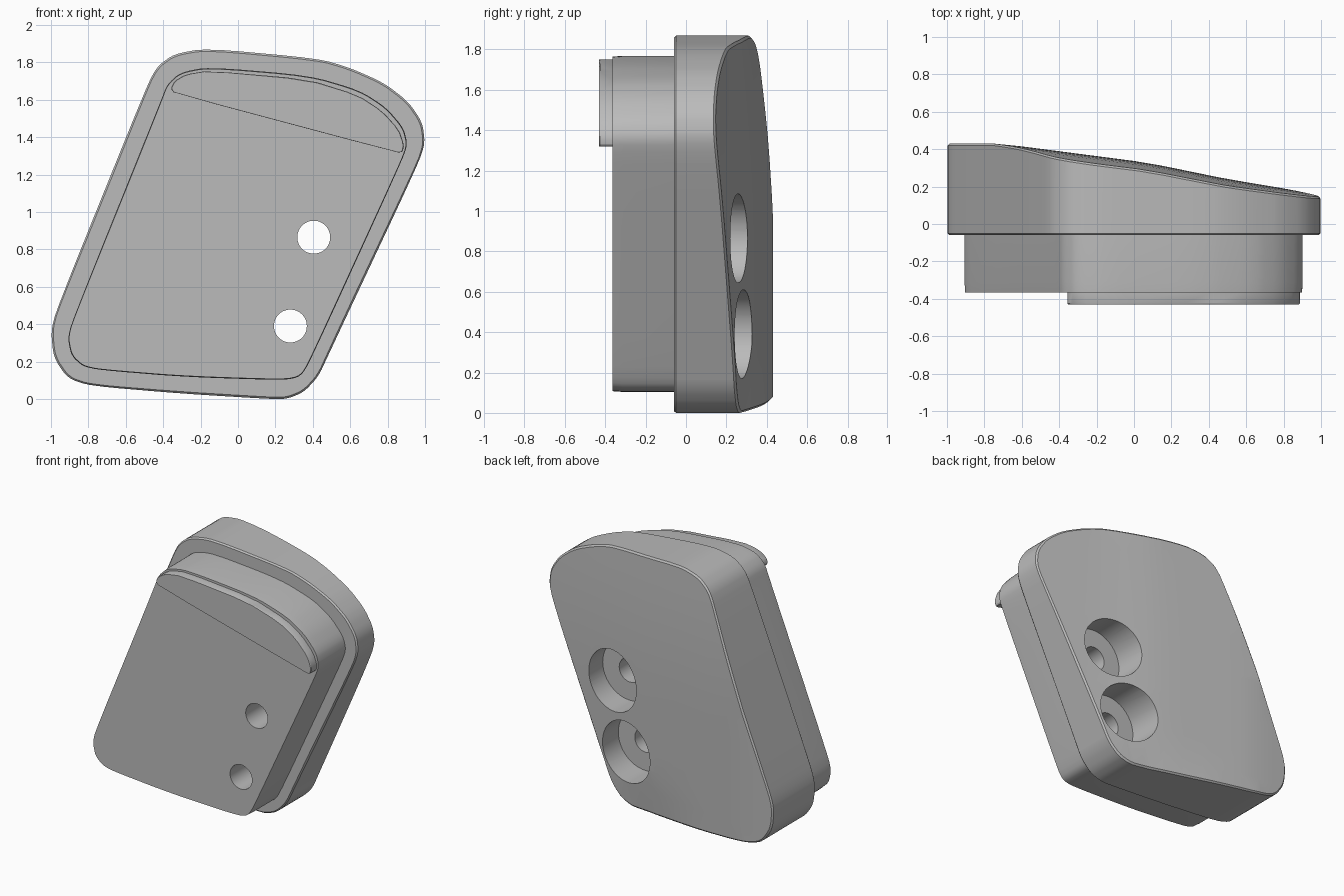
import bpy, bmesh, math
from mathutils import Vector

if "Cube" in bpy.data.objects:
    bpy.data.objects.remove(bpy.data.objects["Cube"], do_unlink=True)

grey = bpy.data.materials.new("plain grey")
grey.use_nodes = True
grey.diffuse_color = (0.5, 0.5, 0.5, 1)
grey.node_tree.nodes["Principled BSDF"].inputs["Base Color"].default_value = (0.5, 0.5, 0.5, 1)

# Profiles in x, z
OUTER = [(-1, .36), (-.985, .22), (-.91, .11), (-.79, .07), (-.29, .028), (.17, 0), (.26, 0),
         (.35, .035), (.43, .12), (.49, .25), (.965, 1.26), (1.0, 1.37), (.985, 1.48),
         (.91, 1.59), (.78, 1.69), (.6, 1.77), (.43, 1.82), (-.17, 1.875), (-.34, 1.845),
         (-.43, 1.78), (-.485, 1.68), (-.97, .48)]
INNER = [(-.91, .32), (-.89, .23), (-.83, .175), (-.74, .155), (-.29, .118), (.25, .1),
         (.335, .12), (.385, .2), (.87, 1.26), (.907, 1.36), (.885, 1.45), (.79, 1.56),
         (.65, 1.65), (.38, 1.73), (-.16, 1.775), (-.31, 1.745), (-.38, 1.68), (-.41, 1.6),
         (-.89, .41)]
LIP = [(-.36, 1.66), (-.34, 1.7), (-.28, 1.735), (-.16, 1.755), (.37, 1.71), (.64, 1.625),
       (.77, 1.54), (.86, 1.44), (.888, 1.36), (.88, 1.32), (.85, 1.318), (-.34, 1.635)]
HOLES = [(.405, .865), (.28, .39)]


def rounded(points, passes=2):
    """Soften a closed profile by corner cutting."""
    pts = [Vector(p) for p in points]
    for _ in range(passes):
        nxt = []
        for a, b in zip(pts, pts[1:] + pts[:1]):
            nxt += [a.lerp(b, .2), a.lerp(b, .8)]
        pts = nxt
    return pts


def loft(profile, rings):
    """Stack copies of a profile along y; each ring is (y, inward offset)."""
    centre = sum(profile, Vector((0, 0))) / len(profile)
    bm = bmesh.new()
    loops = []
    for y, inset in rings:
        loop = []
        for p in profile:
            q = p + (centre - p).normalized() * inset
            loop.append(bm.verts.new((q.x, y, q.y)))
        loops.append(loop)
    n = len(profile)
    for lo, hi in zip(loops, loops[1:]):
        for i in range(n):
            j = (i + 1) % n
            bm.faces.new((lo[i], lo[j], hi[j], hi[i]))
    bm.faces.new(loops[0])
    bm.faces.new(loops[-1])
    bmesh.ops.recalc_face_normals(bm, faces=bm.faces)
    return bm


def make(name, bm):
    mesh = bpy.data.meshes.new(name)
    bm.to_mesh(mesh)
    bm.free()
    obj = bpy.data.objects.new(name, mesh)
    bpy.context.collection.objects.link(obj)
    mesh.materials.append(grey)
    return obj


def back_height(x, z):
    """Sloping, gently bulged back surface."""
    table = [(-1.1, .43), (-.75, .43), (-.6, .415), (.07, .328), (.5, .24), (1.1, .14)]
    y = table[-1][1]
    for (x0, y0), (x1, y1) in zip(table, table[1:]):
        if x0 <= x <= x1:
            y = y0 + (y1 - y0) * (x - x0) / (x1 - x0)
            break
    top_drop = .04 * max(0, (z - .9) / .95) ** 2
    low_drop = .03 * max(0, 1 - z / .3) * max(0, 1 - abs(x - .1) / .5)
    return y - top_drop - low_drop


def drill(obj, x, z, radius, y0, y1):
    """Cut a round hole along y."""
    bpy.ops.mesh.primitive_cylinder_add(vertices=48, radius=radius, depth=y1 - y0,
                                        location=(x, (y0 + y1) / 2, z),
                                        rotation=(math.pi / 2, 0, 0))
    cutter = bpy.context.object
    cutter.name = "hole_cutter"
    cutter.hide_render = True
    mod = obj.modifiers.new("hole", "BOOLEAN")
    mod.operation = "DIFFERENCE"
    mod.solver = "EXACT"
    mod.object = cutter
    bpy.ops.object.select_all(action="DESELECT")
    obj.select_set(True)
    bpy.context.view_layer.objects.active = obj
    bpy.ops.object.modifier_apply(modifier=mod.name)
    bpy.data.objects.remove(cutter, do_unlink=True)


# Main body: rim at the front, curved sloping back
bm = loft(rounded(OUTER), [(-.06, .01), (-.05, 0), (.99, 0), (1, .012)])
cuts = [((i * .15 - .9, 0, 0), (1, 0, 0)) for i in range(13)]
cuts += [((0, 0, .151 * i + .03), (0, 0, 1)) for i in range(1, 12)]
for co, no in cuts:
    bmesh.ops.bisect_plane(bm, geom=bm.verts[:] + bm.edges[:] + bm.faces[:],
                           plane_co=co, plane_no=no)
for v in bm.verts:
    if v.co.y > .5:
        v.co.y += back_height(v.co.x, v.co.z) - 1
bmesh.ops.triangulate(bm, faces=bm.faces)
body = make("main_body", bm)

# Front block standing out of the rim
block = make("front_block", loft(rounded(INNER), [(-.365, .004), (-.31, 0), (-.04, 0)]))

# Raised lip along the top of the block
lip = make("top_lip", loft(rounded(LIP, 1), [(-.43, .004), (-.425, 0), (-.36, 0)]))

# Bolt holes with wide recesses at the back
for x, z in HOLES:
    drill(body, x, z, .22, .06, .8)
    drill(body, x, z, .088, -.5, .5)
    drill(block, x, z, .088, -.5, .5)

for obj in (body, block, lip):
    bpy.ops.object.select_all(action="DESELECT")
    obj.select_set(True)
    bpy.context.view_layer.objects.active = obj
    bpy.ops.object.shade_smooth_by_angle(angle=math.radians(30))
